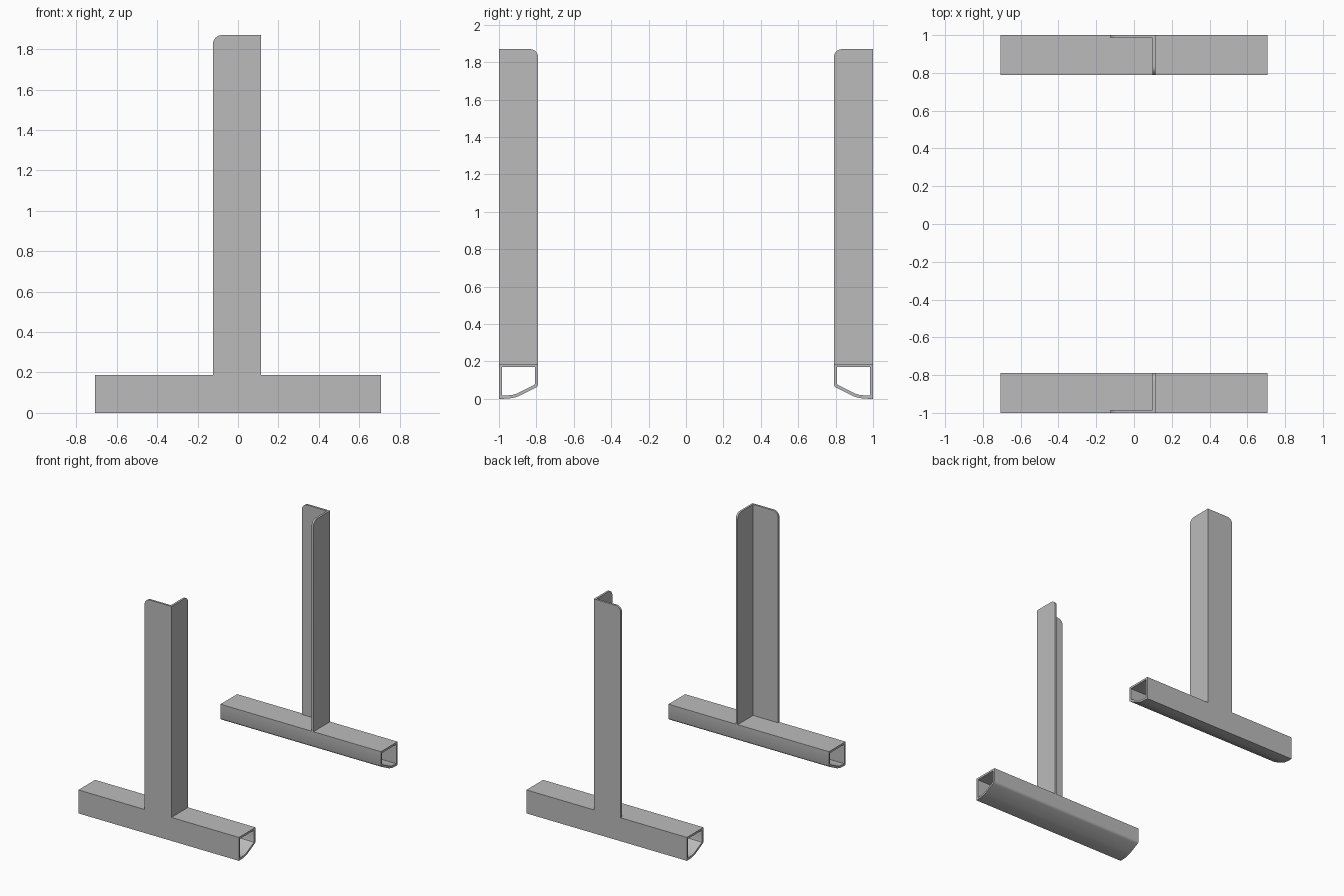
import bpy, bmesh, math

if "Cube" in bpy.data.objects:
    bpy.data.objects.remove(bpy.data.objects["Cube"])

steel = bpy.data.materials.new("grey steel")
steel.diffuse_color = (0.5, 0.5, 0.5, 1)
steel.use_nodes = True
steel.node_tree.nodes["Principled BSDF"].inputs["Base Color"].default_value = steel.diffuse_color

RAIL_TOP, TOP, WALL = 0.187, 1.87, 0.016
HALF_LEN = 0.708

# Rail section as (y, z), outer and matching inner outline of the front rail
OUTER = [(-1, RAIL_TOP), (-1, 0), (-0.96, 0.001), (-0.925, 0.005), (-0.895, 0.014),
         (-0.803, 0.060), (-0.794, 0.067), (-0.79, 0.078), (-0.79, RAIL_TOP)]
INNER = [(-0.984, 0.171), (-0.984, 0.017), (-0.96, 0.018), (-0.930, 0.021), (-0.902, 0.029),
         (-0.818, 0.071), (-0.810, 0.076), (-0.807, 0.084), (-0.807, 0.171)]


def finish(bm, name, smooth=False):
    bmesh.ops.recalc_face_normals(bm, faces=bm.faces)
    me = bpy.data.meshes.new(name)
    bm.to_mesh(me)
    bm.free()
    ob = bpy.data.objects.new(name, me)
    bpy.context.collection.objects.link(ob)
    me.materials.append(steel)
    if smooth:
        bpy.context.view_layer.objects.active = ob
        ob.select_set(True)
        bpy.ops.object.shade_smooth_by_angle(angle=math.radians(35))
        ob.select_set(False)


def rail(name, s):
    bm = bmesh.new()
    rings = [[bm.verts.new((x, s * y, z)) for y, z in prof]
             for x, prof in ((-HALF_LEN, OUTER), (HALF_LEN, OUTER),
                             (HALF_LEN, INNER), (-HALF_LEN, INNER))]
    n = len(OUTER)
    # outside, right rim, inside, left rim
    for a in range(4):
        r, q = rings[a], rings[(a + 1) % 4]
        for i in range(n):
            j = (i + 1) % n
            bm.faces.new((r[i], r[j], q[j], q[i]))
    finish(bm, name, True)


def rounded_plate(corner, free, radius=0.045):
    """Outline (u, z) of a flange, rounded at the top of its free edge."""
    d = 1 if free > corner else -1
    pts = [(corner, RAIL_TOP), (corner, TOP)]
    for k in range(9):
        a = math.pi / 2 * (1 - k / 8)
        pts.append((free - d * radius * (1 - math.cos(a)), TOP - radius * (1 - math.sin(a))))
    return pts + [(free, RAIL_TOP)]


def plate(name, outline, place, shift):
    bm = bmesh.new()
    f = bm.faces.new([bm.verts.new(place(u, z)) for u, z in outline])
    ext = bmesh.ops.extrude_face_region(bm, geom=[f], use_keep_orig=True)
    verts = [v for v in ext["geom"] if isinstance(v, bmesh.types.BMVert)]
    bmesh.ops.translate(bm, verts=verts, vec=shift)
    finish(bm, name, True)


for side, s in (("front", 1), ("back", -1)):
    rail(side + "_rail", s)
    # angle-iron post: outer flange along x, cross flange along y
    plate(side + "_post_outer_flange", rounded_plate(0.113, -0.124),
          lambda u, z: (u, -s, z), (0, s * WALL, 0))
    plate(side + "_post_cross_flange", rounded_plate(-1 + WALL, -0.79),
          lambda u, z: (0.113, s * u, z), (-WALL, 0, 0))
